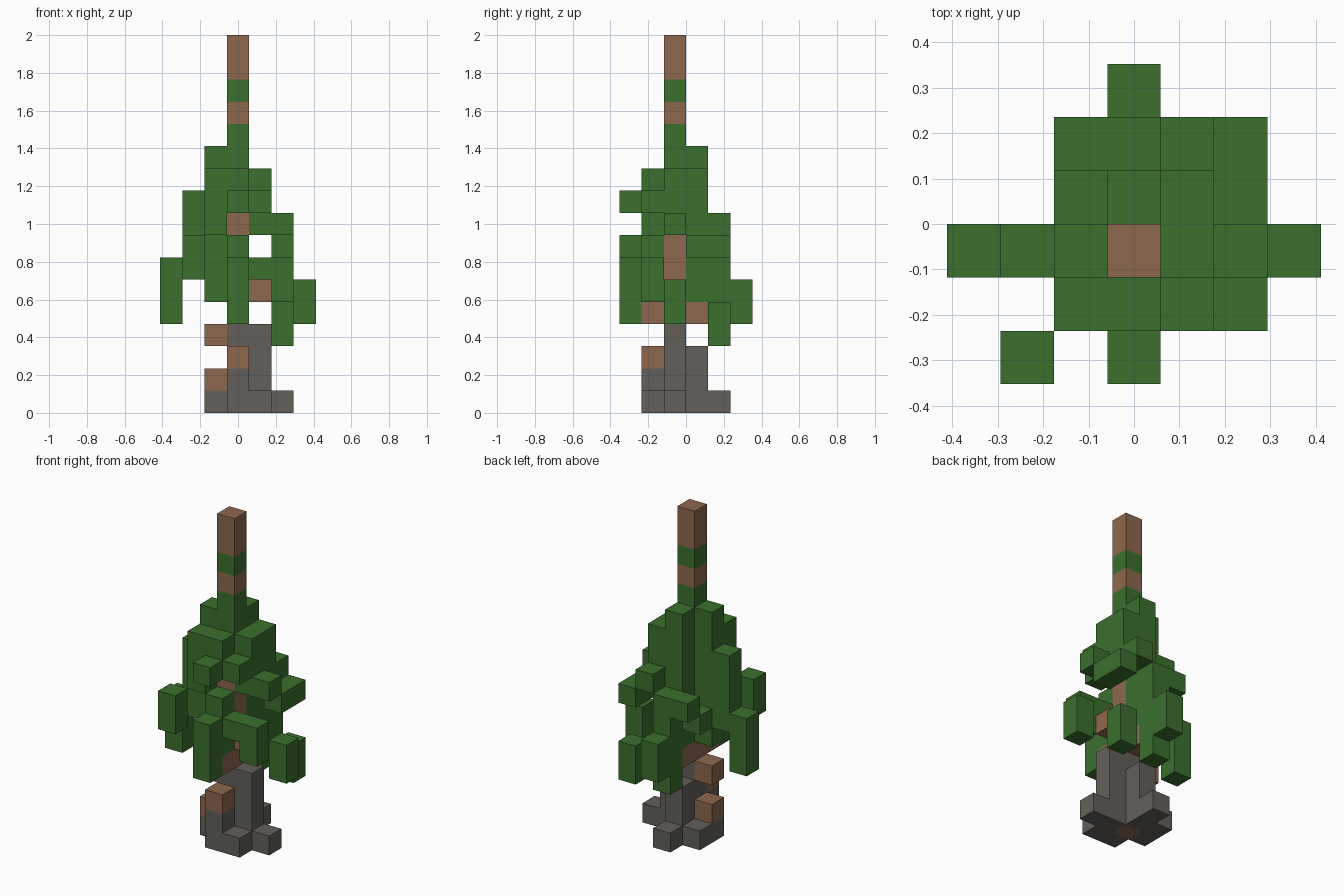
import bpy
import bmesh
from mathutils import Vector

UNIT = 2 / 17  # edge of one block

if "Cube" in bpy.data.objects:
    bpy.data.objects.remove(bpy.data.objects["Cube"])


def material(name, rgb):
    mat = bpy.data.materials.new(name)
    mat.use_nodes = True
    colour = (*rgb, 1)
    mat.diffuse_color = colour
    mat.node_tree.nodes["Principled BSDF"].inputs["Base Color"].default_value = colour
    return mat


leaf = material("leaf green", (0.044, 0.16, 0.027))
bark = material("bark brown", (0.27, 0.138, 0.076))
stone = material("stone grey", (0.127, 0.117, 0.102))

parts = {}   # part name -> material and cells
filled = set()


def part(name, mat, *columns):
    """Each column is x, y, lowest layer and optionally highest layer."""
    cells = set()
    for x, y, low, *high in columns:
        top = high[0] if high else low
        cells |= {(x, y, z) for z in range(low, top + 1)}
    cells -= filled
    filled.update(cells)
    parts[name] = (mat, cells)


# Stone foot and the column rising from it
part("stone_base", stone, (0, 1, 0), (1, 1, 0), (1, 2, 0), (2, 2, 0),
     (-1, 2, 0), (-1, 3, 0), (0, 3, 0), (0, 4, 0))
part("stone_column", stone, (0, 2, 1, 3), (1, 2, 1, 3), (0, 1, 1), (0, 3, 1, 2))

# Trunk and broken branch stubs
part("trunk_root", bark, (0, 2, 0))
part("trunk", bark, (0, 2, 4, 10))
part("front_stub", bark, (0, 1, 2))
part("right_lower_stub", bark, (-1, 2, 1))
part("right_upper_stub", bark, (-1, 2, 3))
part("middle_stubs", bark, (0, 1, 4), (0, 3, 4), (1, 2, 5))

# Tall spire with a leafy band
part("spire_collar", leaf, (0, 2, 11, 12))
part("spire_lower", bark, (0, 2, 13))
part("spire_band", leaf, (0, 2, 14))
part("spire_tip", bark, (0, 2, 15, 16))

# Crown hugging the trunk
part("crown_right", leaf, (-1, 2, 5, 11), (-1, 1, 8, 10))
part("crown_back", leaf, (0, 3, 5, 11), (-1, 3, 6))
part("crown_front", leaf, (0, 1, 9, 10), (0, 0, 9), (1, 1, 9))
part("crown_left", leaf, (1, 2, 8, 10), (1, 3, 8, 10), (2, 2, 8), (1, 4, 8))

# Drooping boughs
part("front_bough", leaf, (0, 1, 5, 7), (0, 0, 4, 6))
part("front_left_bough", leaf, (1, 1, 6), (2, 1, 5, 6))
part("left_tip", leaf, (3, 2, 4, 5))
part("back_left_bough", leaf, (2, 3, 7), (2, 4, 7))
part("back_left_tip", leaf, (2, 4, 3, 4))
part("back_bough", leaf, (0, 4, 3, 7), (-1, 4, 7), (0, 5, 4, 5))
part("right_bough", leaf, (-2, 2, 6, 9), (-3, 2, 4, 6))
part("front_right_tip", leaf, (-2, 0, 6, 7))


def build(name, mat, cells):
    """Make one object from the outer faces of its blocks."""
    bm = bmesh.new()
    for cell in cells:
        centre = Vector((cell[0], cell[1] - 2.5, cell[2] + 0.5))
        for axis in range(3):
            for sign in (-1, 1):
                beside = list(cell)
                beside[axis] += sign
                if tuple(beside) in filled:
                    continue
                normal, u, v = Vector(), Vector(), Vector()
                normal[axis] = sign / 2
                u[(axis + 1) % 3] = sign / 2
                v[(axis + 2) % 3] = 1 / 2
                corners = (-u - v, u - v, u + v, v - u)
                bm.faces.new([bm.verts.new((centre + normal + c) * UNIT)
                              for c in corners])
    bmesh.ops.remove_doubles(bm, verts=bm.verts, dist=UNIT / 100)
    mesh = bpy.data.meshes.new(name)
    bm.to_mesh(mesh)
    bm.free()
    mesh.materials.append(mat)
    bpy.context.scene.collection.objects.link(bpy.data.objects.new(name, mesh))


for name, (mat, cells) in parts.items():
    build(name, mat, cells)
